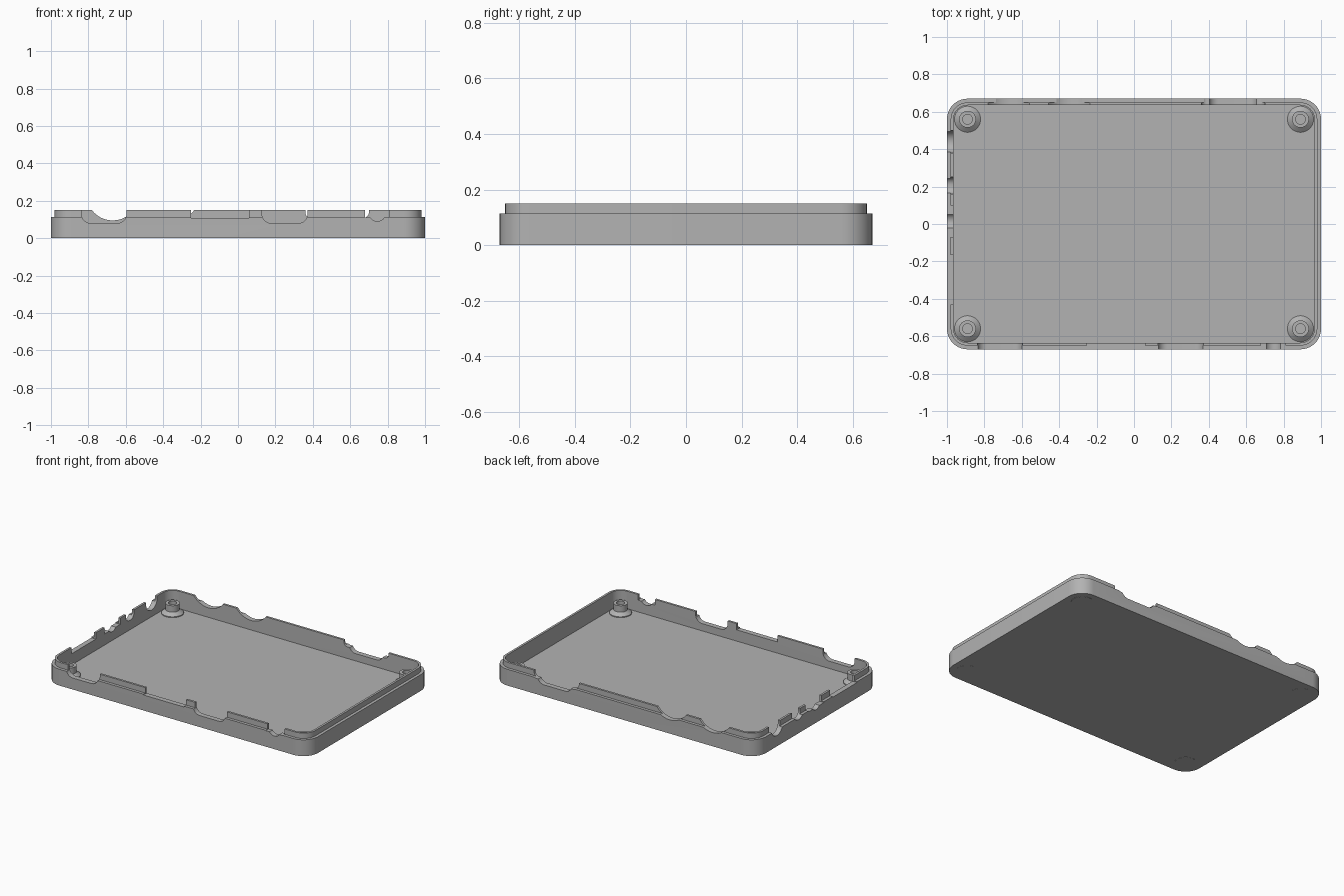
import bpy, bmesh, math
from mathutils import Matrix, Vector

cube = bpy.data.objects.get("Cube")
if cube:
    bpy.data.objects.remove(cube, do_unlink=True)

HALF_X, HALF_Y, CORNER = 1.0, 0.67, 0.11
TOP, RIM, FLOOR = 0.15, 0.113, 0.03
LIP, INNER = 0.02, 0.035          # insets of the lip and the inner wall

grey = bpy.data.materials.new("grey plastic")
grey.use_nodes = True
colour = (0.45, 0.45, 0.45, 1)
grey.diffuse_color = colour
grey.node_tree.nodes["Principled BSDF"].inputs["Base Color"].default_value = colour


def finish(name, bm):
    bmesh.ops.recalc_face_normals(bm, faces=bm.faces)
    mesh = bpy.data.meshes.new(name)
    bm.to_mesh(mesh)
    bm.free()
    mesh.materials.append(grey)
    obj = bpy.data.objects.new(name, mesh)
    bpy.context.collection.objects.link(obj)
    return obj


def smooth(obj):
    bpy.ops.object.select_all(action='DESELECT')
    obj.select_set(True)
    bpy.context.view_layer.objects.active = obj
    bpy.ops.object.shade_smooth_by_angle(angle=math.radians(30))


def loft(bm, rings):
    """Skin closed rings of points and cap both ends."""
    loops = [[bm.verts.new(p) for p in ring] for ring in rings]
    for a, b in zip(loops, loops[1:]):
        for i in range(len(a)):
            j = (i + 1) % len(a)
            bm.faces.new((a[i], a[j], b[j], b[i]))
    bm.faces.new(loops[0])
    bm.faces.new(loops[-1])


def rounded_ring(inset, z, steps=10):
    r = CORNER - inset
    pts = []
    for k, (sx, sy) in enumerate(((1, 1), (-1, 1), (-1, -1), (1, -1))):
        for i in range(steps + 1):
            a = math.pi / 2 * (k + i / steps)
            pts.append((sx * (HALF_X - CORNER) + r * math.cos(a),
                        sy * (HALF_Y - CORNER) + r * math.sin(a), z))
    return pts


def notch(bm, wall, u0, u1, z, r, steps=10):
    """Cutter with rounded lower corners, pushed through one wall."""
    prof = [(u1, 0.3), (u0, 0.3)]
    if r:
        for centre, start in ((u0 + r, math.pi), (u1 - r, 1.5 * math.pi)):
            for i in range(steps + 1):
                a = start + math.pi / 2 * i / steps
                prof.append((centre + r * math.cos(a), z + r + r * math.sin(a)))
    else:
        prof += [(u0, z), (u1, z)]
    # drop the doubled point of full round notches
    clean = [p for i, p in enumerate(prof)
             if (Vector(p) - Vector(prof[i - 1])).length > 1e-4]
    edge = HALF_X if wall == "left" else HALF_Y
    rings = []
    for d in (edge - INNER - 0.01, edge + 0.05):
        place = {"front": lambda u, h: (u, -d, h),
                 "back": lambda u, h: (u, d, h),
                 "left": lambda u, h: (-d, u, h)}[wall]
        rings.append([place(u, h) for u, h in clean])
    loft(bm, rings)


# Tray: outer wall, stepped lip, inner wall and floor
bm = bmesh.new()
loft(bm, [rounded_ring(i, z) for i, z in (
    (0, 0.001), (0, RIM), (LIP, RIM), (LIP, TOP), (INNER, TOP), (INNER, FLOOR))])
tray = finish("tray", bm)

# Port notches: wall, start, end, bottom height, corner radius
NOTCHES = (
    ("front", -0.837, -0.596, 0.08, 0.05),
    ("front", -0.25, 0.06, 0.107, 0),
    ("front", 0.128, 0.372, 0.08, 0.05),
    ("front", 0.68, 0.81, 0.111, 0),
    ("front", 0.70, 0.79, 0.091, 0.045),
    ("back", -0.81, -0.53, 0.095, 0.14),
    ("back", -0.485, -0.205, 0.095, 0.14),
    ("back", 0.36, 0.70, 0.109, 0.03),
    ("back", 0.40, 0.66, 0.08, 0.05),
    ("left", 0.38, 0.50, 0.075, 0.06),
    ("left", 0.16, 0.25, 0.095, 0.04),
    ("left", -0.07, 0.10, 0.107, 0),
    ("left", -0.03, 0.06, 0.09, 0.045),
    ("left", -0.43, -0.165, 0.107, 0),
)
bm = bmesh.new()
for n in NOTCHES:
    notch(bm, *n)
cutter = finish("notch_cutter", bm)
cutter.hide_render = True
mod = tray.modifiers.new("notches", 'BOOLEAN')
mod.operation = 'DIFFERENCE'
mod.solver = 'EXACT'
mod.use_self = True
mod.object = cutter
bpy.context.view_layer.objects.active = tray
bpy.ops.object.modifier_apply(modifier=mod.name)
bpy.data.objects.remove(cutter, do_unlink=True)
smooth(tray)

# Corner standoffs: base disc, conical flange, post and blind screw hole
PROFILE = ((0.07, 0), (0.07, 0.036), (0.045, 0.056), (0.045, 0.1),
           (0.026, 0.1), (0.026, 0.06))
SEG = 32
for sx, side in ((-1, "right"), (1, "left")):
    for sy, end in ((-1, "front"), (1, "back")):
        bm = bmesh.new()
        loft(bm, [[(r * math.cos(2 * math.pi * i / SEG),
                    r * math.sin(2 * math.pi * i / SEG), z)
                   for i in range(SEG)] for r, z in PROFILE])
        bm.transform(Matrix.Translation((sx * 0.89, sy * 0.56, 0)))
        smooth(finish(f"standoff_{end}_{side}", bm))
